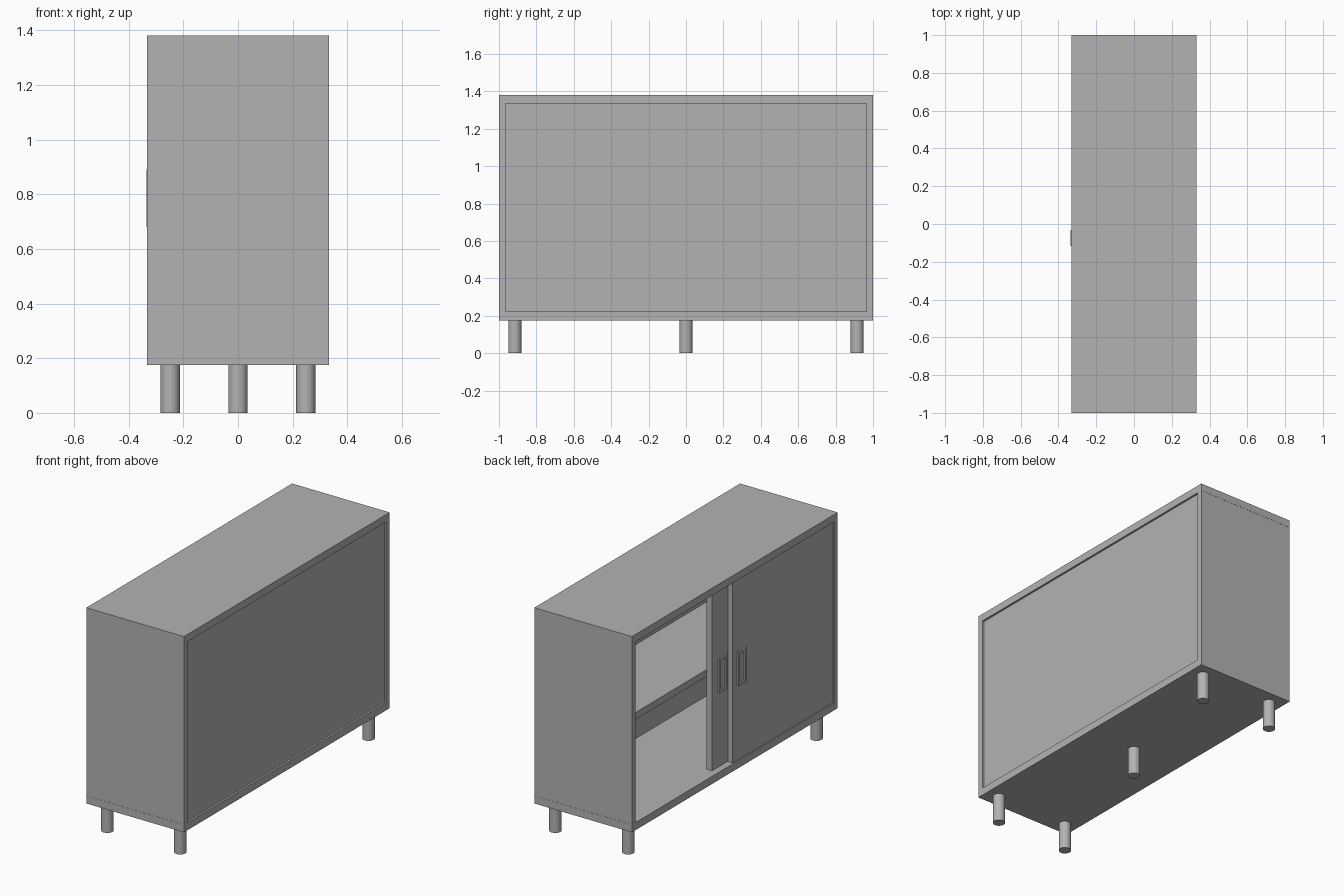
import bpy, bmesh
from mathutils import Matrix, Vector

if "Cube" in bpy.data.objects:
    bpy.data.objects.remove(bpy.data.objects["Cube"])

grey = bpy.data.materials.new("plain grey")
grey.diffuse_color = (0.45, 0.45, 0.45, 1)
grey.use_nodes = True
grey.node_tree.nodes["Principled BSDF"].inputs["Base Color"].default_value = grey.diffuse_color


def finish(name, bm):
    me = bpy.data.meshes.new(name)
    bm.to_mesh(me)
    bm.free()
    me.materials.append(grey)
    ob = bpy.data.objects.new(name, me)
    bpy.context.collection.objects.link(ob)
    return ob


def add_box(bm, lo, hi):
    lo, hi = Vector(lo), Vector(hi)
    m = Matrix.Translation((lo + hi) / 2) @ Matrix.Diagonal((*(hi - lo), 1))
    bmesh.ops.create_cube(bm, size=1, matrix=m)


def box(name, lo, hi):
    bm = bmesh.new()
    add_box(bm, lo, hi)
    return finish(name, bm)


X = 0.332            # half depth
Z0, Z1 = 0.222, 1.334  # inside height
YI = 0.965           # inner face of the side panels

# carcass
box("bottom_board", (-X, -1, 0.175), (X, 1, Z0))
box("top_board", (-X, -1, Z1), (X, 1, 1.38))
for s, n in ((-1, "front"), (1, "rear")):
    y = sorted((s * YI, s * 0.999))
    box(n + "_side_panel", (-X, y[0], Z0), (X, y[1], Z1))
box("back_panel", (0.303, -YI, Z0), (0.32, YI, Z1))
box("shelf", (-0.21, -YI, 0.757), (0.303, YI, 0.80))


# sliding doors with raised frame handles
def door(name, x, y_end, y_handle, thick=0.033):
    box(name, (x, y_end - 0.975, Z0), (x + thick, y_end, Z1))
    bm = bmesh.new()
    w, h, t, zc = 0.042, 0.105, 0.016, 0.785
    for s in (-1, 1):
        y = sorted((s * w, s * (w - t)))
        add_box(bm, (x - 0.01, y_handle + y[0], zc - h), (x, y_handle + y[1], zc + h))
        z = sorted((s * h, s * (h - t)))
        add_box(bm, (x - 0.01, y_handle - w + t, zc + z[0]), (x, y_handle + w - t, zc + z[1]))
    finish(name + "_handle", bm)


door("outer_door", -0.325, 0.01, -0.075)
door("inner_door", -0.29, 0.16, 0.06, 0.04)

# round legs: four corners and one in the centre
spots = [(sx * 0.248, sy * 0.915) for sx in (-1, 1) for sy in (-1, 1)] + [(0, 0)]
for i, (x, y) in enumerate(spots):
    bm = bmesh.new()
    bmesh.ops.create_cone(bm, cap_ends=True, segments=32, radius1=0.035, radius2=0.035,
                          depth=0.175, matrix=Matrix.Translation((x, y, 0.0875)))
    for f in bm.faces:
        f.smooth = len(f.verts) == 4
    for e in bm.edges:
        e.smooth = all(f.smooth for f in e.link_faces)
    finish("leg_%d" % (i + 1), bm)
